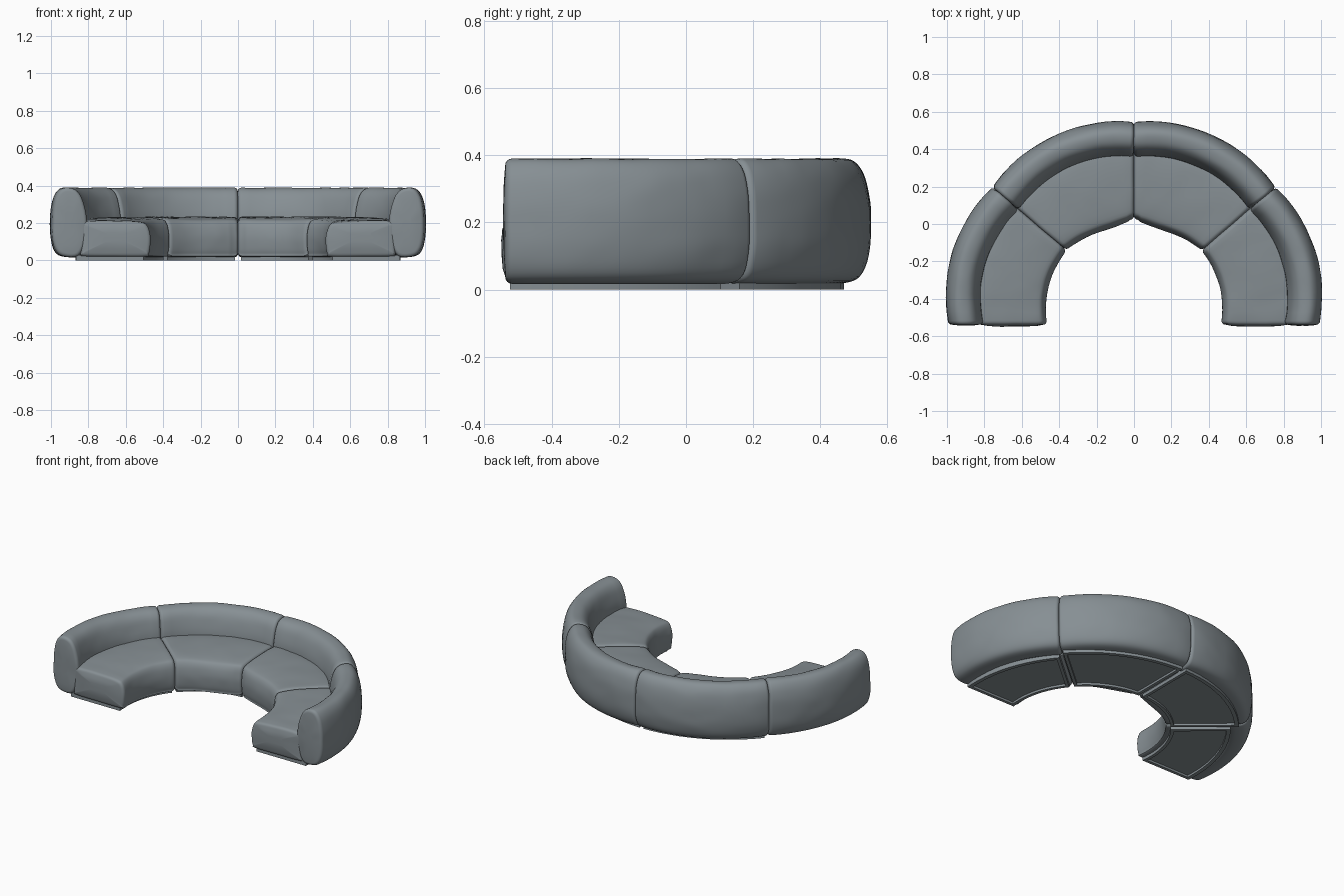
import bpy, bmesh, math
from mathutils import Vector, noise

cube = bpy.data.objects.get("Cube")
if cube:
    bpy.data.objects.remove(cube, do_unlink=True)

CENTRE_Y = -0.45
SEAM = math.radians(40.5)


def material(name, rgb):
    m = bpy.data.materials.new(name)
    m.use_nodes = True
    m.diffuse_color = (*rgb, 1)
    bsdf = m.node_tree.nodes["Principled BSDF"]
    bsdf.inputs["Base Color"].default_value = (*rgb, 1)
    bsdf.inputs["Roughness"].default_value = 0.8
    return m


fabric = material("slate grey fabric", (0.24, 0.275, 0.295))


# Angular limits of the modules; the outer end is cut straight, parallel to x
def end_cut(r):
    return math.asin(-0.088 / r)


def side_seam(r):
    return SEAM


def middle_seam(r):
    return math.pi / 2


def smooth_profile(points, steps=4):
    """Closed Catmull-Rom curve through the points."""
    pts = [Vector(p) for p in points]
    n, out = len(pts), []
    for i in range(n):
        a, b, c, d = (pts[(i + k - 1) % n] for k in range(4))
        for j in range(steps):
            t = j / steps
            out.append(0.5 * (2 * b + (c - a) * t + (2 * a - 5 * b + 4 * c - d) * t * t
                              + (3 * b - a - 3 * c + d) * t ** 3))
    return out


def sweep(name, profile, start, end, rings, side, shape=None, wrinkle=0.0):
    """Sweep an (r, z) profile round the arc; rings are (fraction, distance, inset, scale)."""
    bm = bmesh.new()
    lo = Vector((min(p[0] for p in profile), min(p[1] for p in profile)))
    hi = Vector((max(p[0] for p in profile), max(p[1] for p in profile)))
    mid, half = (lo + hi) / 2, (hi - lo) / 2
    loops = []
    for frac, dist, inset, scale in rings:
        loop = []
        for p in profile:
            r = mid.x + (p[0] - mid.x) * (1 - inset / half.x) * scale
            z = mid.y + (p[1] - mid.y) * (1 - inset / half.y) * scale
            if shape:
                r, z = shape(r, z, frac)
            ang = start(r) + (end(r) - start(r)) * frac + dist / r
            v = Vector((r * math.cos(ang) * side, CENTRE_Y + r * math.sin(ang), z))
            if wrinkle:
                n = noise.noise_vector(v * 7) + 0.5 * noise.noise_vector(v * 15)
                v += n * wrinkle * min(1, max(0, (z - 0.02) * 12))
            loop.append(bm.verts.new(v))
        loops.append(loop)
    n = len(profile)
    for a, b in zip(loops, loops[1:]):
        for i in range(n):
            j = (i + 1) % n
            bm.faces.new((a[i], a[j], b[j], b[i]))
    bm.faces.new(loops[0])
    bm.faces.new(loops[-1])
    bmesh.ops.recalc_face_normals(bm, faces=bm.faces)
    mesh = bpy.data.meshes.new(name)
    bm.to_mesh(mesh)
    bm.free()
    mesh.materials.append(fabric)
    ob = bpy.data.objects.new(name, mesh)
    bpy.context.collection.objects.link(ob)
    bpy.ops.object.select_all(action='DESELECT')
    ob.select_set(True)
    bpy.context.view_layer.objects.active = ob
    bpy.ops.object.shade_smooth_by_angle(angle=math.radians(40))
    return ob


def pillow_rings(radius, bulge, count=22):
    """Rounded, slightly domed ends with an even body between them."""
    cap = [(-bulge, radius, 0.35), (-bulge * 0.7, radius, 0.75)]
    for k in range(5):
        t = k / 4 * math.pi / 2
        cap.append((radius * (1 - math.cos(t)), radius * (1 - math.sin(t)), 1))
    first = [(0, d, i, s) for d, i, s in cap]
    body = [(k / count, 0, 0, 1) for k in range(2, count - 1)]
    last = [(1, -d, i, s) for d, i, s in reversed(cap)]
    return first + body + last


# Cushion profiles in (radius, height)
back_profile = smooth_profile([
    (0.86, 0.025), (0.935, 0.022), (0.975, 0.05), (0.996, 0.12), (1.0, 0.2),
    (0.995, 0.28), (0.978, 0.345), (0.947, 0.383), (0.905, 0.388),
    (0.865, 0.37), (0.835, 0.32), (0.813, 0.22), (0.825, 0.1)])
seat_profile = smooth_profile([
    (0.5, 0.02), (0.67, 0.02), (0.83, 0.022), (0.845, 0.04), (0.845, 0.13),
    (0.845, 0.21), (0.82, 0.23), (0.67, 0.233), (0.53, 0.222),
    (0.49, 0.2), (0.474, 0.14), (0.474, 0.08), (0.482, 0.035)])


def back_shape(r, z, f):
    return r + 0.018 * math.sin(math.pi * f) - 0.002, z


def middle_seat_shape(r, z, f):
    pull = max(0, 0.8 - r) / 0.32
    return r - 0.028 * pull * math.sin(math.pi * f ** 1.4), z


def end_seat_shape(r, z, f):
    drop = 0.02 * (1 - f) ** 2 if z > 0.12 else 0
    return r, z - drop * (z - 0.12) / 0.11


def box(r0, r1, z0, z1):
    return [(r0, z0), (r1, z0), (r1, z1), (r0, z1)]


modules = [("end", end_cut, side_seam, end_seat_shape, 0.87),
           ("middle", side_seam, middle_seam, middle_seat_shape, 0.92)]

for side, hand in ((1, "left"), (-1, "right")):
    for label, start, end, seat_shape, base_r in modules:
        tag = f"{hand}_{label}"
        # Upholstery
        sweep(f"{tag}_backrest", back_profile, start, end,
              pillow_rings(0.02, 0.005), side, back_shape, 0.003)
        sweep(f"{tag}_seat", seat_profile, start, end,
              pillow_rings(0.022, 0.01), side, seat_shape, 0.003)
        # Plinth frame: two curved rails, two radial rails and a recessed panel
        arc = [(0, 0.015, 0, 1)] + [(k / 12, 0, 0, 1) for k in range(1, 12)] + [(1, -0.015, 0, 1)]
        sweep(f"{tag}_base_panel", box(0.51, base_r, 0.014, 0.03), start, end, arc, side)
        sweep(f"{tag}_base_inner_rail", box(0.51, 0.53, 0, 0.03), start, end, arc, side)
        sweep(f"{tag}_base_outer_rail", box(base_r - 0.025, base_r, 0, 0.03), start, end, arc, side)
        for where, f, sign in (("first", 0, 1), ("second", 1, -1)):
            sweep(f"{tag}_base_{where}_cross_rail", box(0.525, base_r - 0.02, 0, 0.03), start, end,
                  [(f, sign * 0.015, 0, 1), (f, sign * 0.035, 0, 1)], side)
